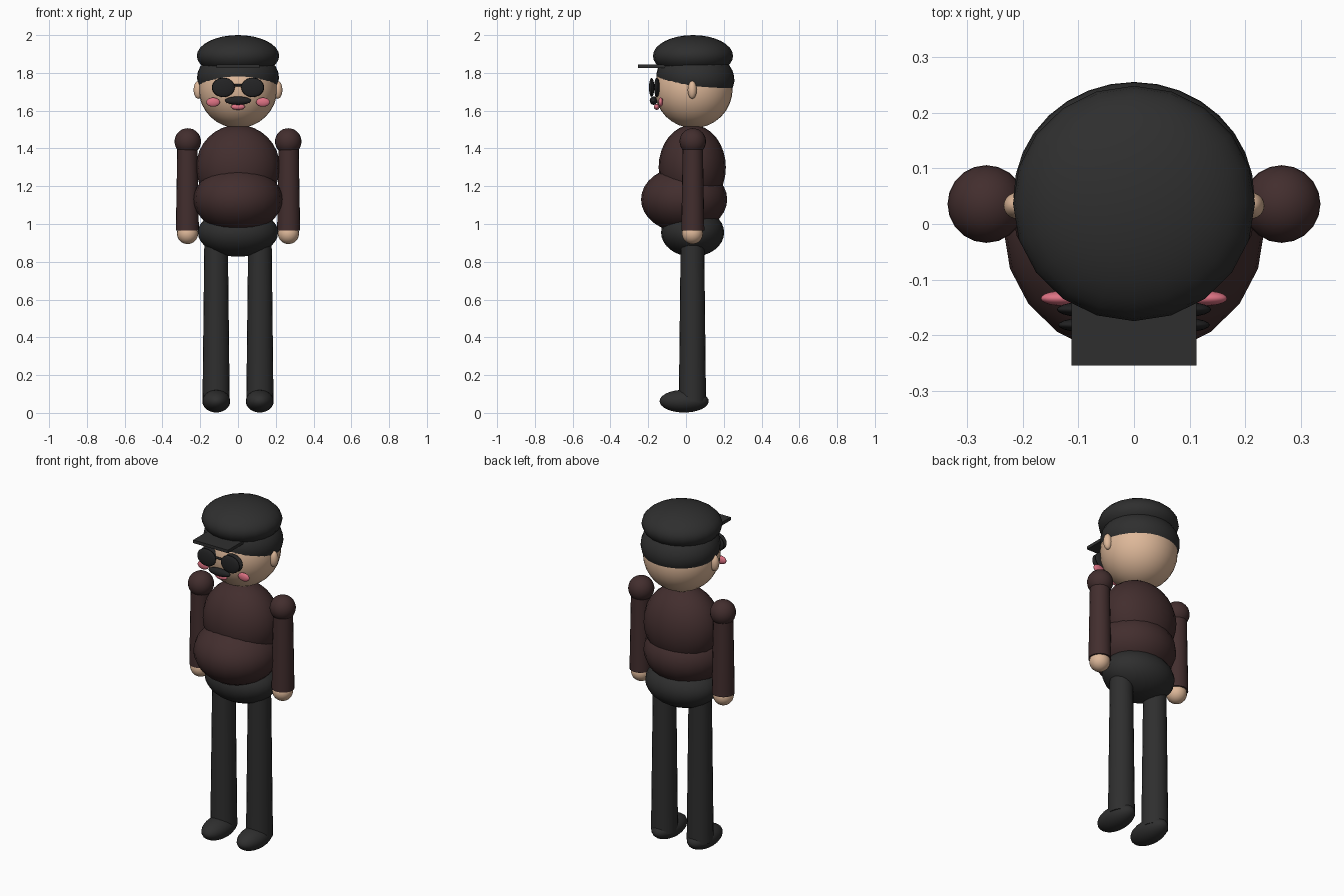
import bpy
import math

cube = bpy.data.objects.get("Cube")
if cube:
    bpy.data.objects.remove(cube, do_unlink=True)


def material(name, r, g, b):
    mat = bpy.data.materials.new(name)
    mat.use_nodes = True
    mat.diffuse_color = (r, g, b, 1)
    mat.node_tree.nodes["Principled BSDF"].inputs["Base Color"].default_value = (r, g, b, 1)
    return mat


skin = material("skin", 0.73, 0.48, 0.32)
shirt = material("dark brown cloth", 0.055, 0.027, 0.027)
black = material("black cloth", 0.028, 0.028, 0.028)
glossy = material("glasses black", 0.017, 0.017, 0.018)
pink = material("pink", 0.73, 0.17, 0.23)


def finish(name, mat):
    obj = bpy.context.object
    obj.name = name
    obj.data.materials.append(mat)
    bpy.ops.object.shade_smooth_by_angle(angle=math.radians(40))
    return obj


def ellipsoid(name, mat, center, radii, tilt=0, segments=20):
    bpy.ops.mesh.primitive_uv_sphere_add(segments=segments, ring_count=16, location=center,
                                         rotation=(math.radians(tilt), 0, 0))
    bpy.context.object.scale = radii
    return finish(name, mat)


def limb(name, mat, x, y, bottom, top, r_bottom, r_top):
    bpy.ops.mesh.primitive_cone_add(vertices=20, radius1=r_bottom, radius2=r_top,
                                    depth=top - bottom, location=(x, y, (bottom + top) / 2))
    return finish(name, mat)


# Head, hair and cap
ellipsoid("head", skin, (0, 0.04, 1.715), (0.208, 0.207, 0.207), segments=32)
ellipsoid("hair", black, (0, 0.05, 1.775), (0.217, 0.207, 0.15), tilt=-6, segments=32)
ellipsoid("cap", black, (0, 0.037, 1.89), (0.218, 0.212, 0.11))
bpy.ops.mesh.primitive_cube_add(size=1, location=(0, -0.155, 1.835))
bpy.context.object.scale = (0.226, 0.2, 0.018)
finish("cap_brim", black)

# Face centre
ellipsoid("moustache", glossy, (0, -0.172, 1.653), (0.07, 0.02, 0.022))
ellipsoid("mouth", pink, (0, -0.155, 1.62), (0.037, 0.015, 0.016))
bpy.ops.mesh.primitive_cylinder_add(vertices=12, radius=0.006, depth=0.06,
                                    location=(0, -0.175, 1.735), rotation=(0, math.pi / 2, 0))
finish("glasses_bridge", glossy)

# Body
ellipsoid("chest", shirt, (0, 0.033, 1.3), (0.222, 0.178, 0.225))
ellipsoid("belly", shirt, (0, -0.01, 1.13), (0.235, 0.228, 0.175))
ellipsoid("hips", black, (0, 0.035, 0.955), (0.212, 0.167, 0.128))

# Mirrored parts
for side, s in (("left", 1), ("right", -1)):
    ellipsoid(side + "_lens", glossy, (s * 0.077, -0.182, 1.723), (0.06, 0.014, 0.05))
    ellipsoid(side + "_lens_frame", glossy, (s * 0.077, -0.154, 1.723), (0.062, 0.015, 0.051))
    ellipsoid(side + "_cheek", pink, (s * 0.132, -0.134, 1.645), (0.036, 0.013, 0.024))
    ellipsoid(side + "_ear", skin, (s * 0.21, 0.033, 1.71), (0.025, 0.024, 0.047))
    ellipsoid(side + "_shoulder", shirt, (s * 0.266, 0.036, 1.437), (0.07, 0.07, 0.07))
    limb(side + "_arm", shirt, s * 0.268, 0.036, 0.965, 1.43, 0.061, 0.053)
    ellipsoid(side + "_hand", skin, (s * 0.267, 0.034, 0.95), (0.056, 0.056, 0.056))
    limb(side + "_leg", black, s * 0.116, 0.034, 0.06, 0.93, 0.072, 0.062)
    ellipsoid(side + "_foot", black, (s * 0.115, -0.01, 0.062), (0.074, 0.13, 0.06))
